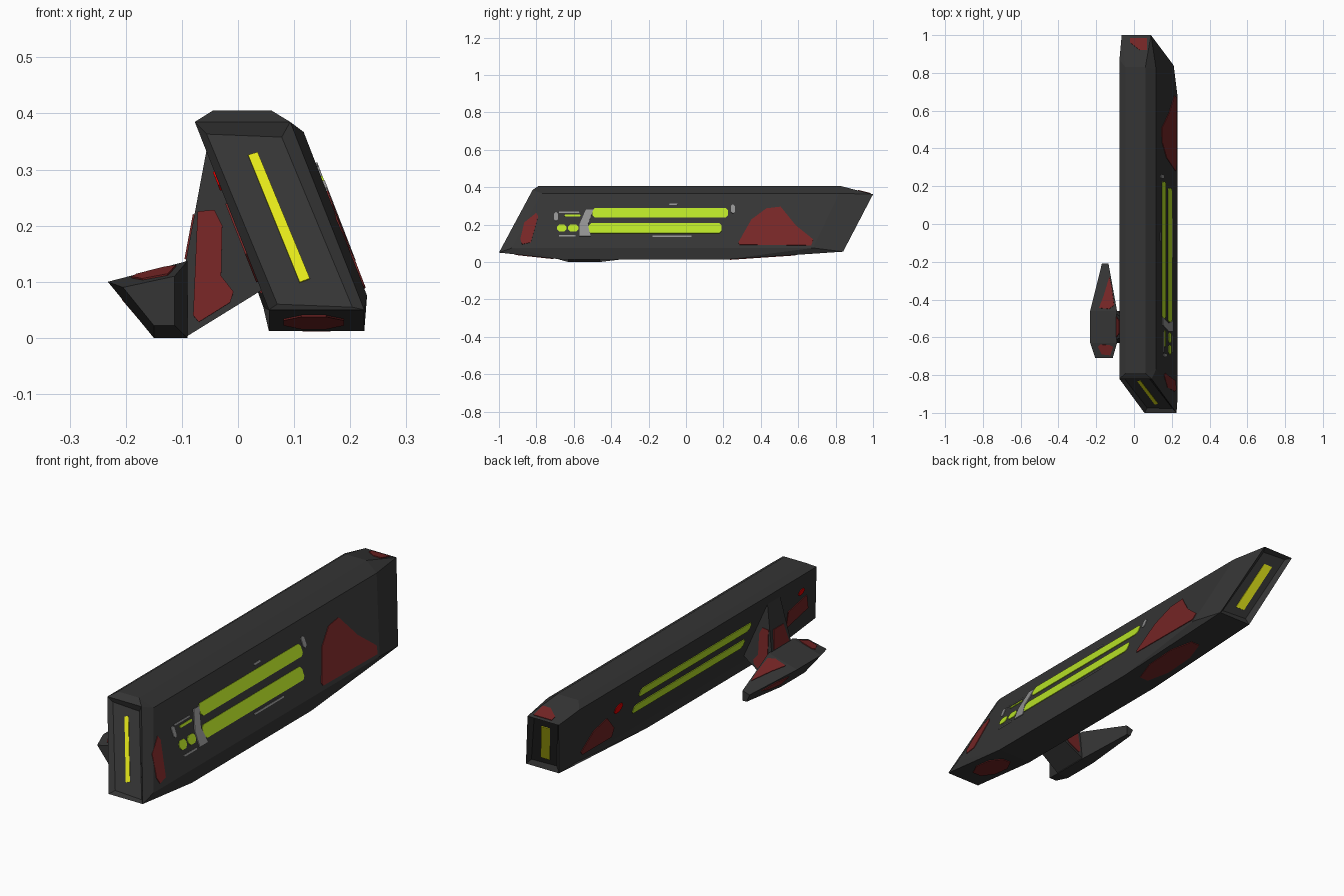
import bpy, bmesh, math
from mathutils import Vector
from mathutils.bvhtree import BVHTree

if "Cube" in bpy.data.objects:
    bpy.data.objects.remove(bpy.data.objects["Cube"])


def material(name, rgb):
    m = bpy.data.materials.new(name)
    m.diffuse_color = (*rgb, 1)
    m.use_nodes = True
    m.node_tree.nodes["Principled BSDF"].inputs["Base Color"].default_value = m.diffuse_color
    return m


HULL = material("dark hull grey", (0.035, 0.035, 0.035))
RED = material("dull red paint", (0.18, 0.019, 0.019))
SPOT = material("bright red light", (0.75, 0.0, 0.0))
YELLOW = material("yellow glow", (0.78, 0.80, 0.01))
LIME = material("lime glow", (0.48, 0.76, 0.02))
GREY = material("light grey trim", (0.28, 0.28, 0.28))


def finish(name, bm, mat):
    mesh = bpy.data.meshes.new(name)
    bm.to_mesh(mesh)
    bm.free()
    mesh.materials.append(mat)
    ob = bpy.data.objects.new(name, mesh)
    bpy.context.collection.objects.link(ob)
    return ob


def loft(name, rings, mat, inset=None):
    """Skin through rings of points; returns a tree used to lay plates on it."""
    bm = bmesh.new()
    cache = {}

    def vert(p):
        k = tuple(round(c, 4) for c in p)
        if k not in cache:
            cache[k] = bm.verts.new(k)
        return cache[k]

    def face(points):
        vs = list(dict.fromkeys(vert(p) for p in points))
        return bm.faces.new(vs) if len(vs) > 2 else None

    n = len(rings[0])
    for a, b in zip(rings, rings[1:]):
        for i in range(n):
            j = (i + 1) % n
            face((a[i], a[j], b[j], b[i]))
    caps = [face(rings[0]), face(rings[-1])]
    bmesh.ops.recalc_face_normals(bm, faces=bm.faces)
    if inset:
        for cap in caps:
            bmesh.ops.inset_region(bm, faces=[cap], thickness=inset[0], depth=inset[1])
    tree = BVHTree.FromBMesh(bm)
    finish(name, bm, mat)
    return tree


AXES = {"x": (0, 1, 2), "y": (1, 0, 2), "z": (2, 0, 1)}


def plate(name, tree, side, outline, mat, lift=0.003):
    """Thin plate: outline projected along an axis (side such as '+x') onto a part."""
    sign = 1 if side[0] == "+" else -1
    k, u, v = AXES[side[1]]
    d = Vector((0, 0, 0))
    d[k] = -sign
    hits = []
    for p in outline:
        o = Vector((0, 0, 0))
        o[k], o[u], o[v] = 3 * sign, p[0], p[1]
        loc, nor, _, _ = tree.ray_cast(o, d)
        if loc:
            hits.append((loc, nor))
    if len(hits) < 3:
        return
    nor = sum((h[1] for h in hits), Vector()).normalized()
    bm = bmesh.new()
    low = [bm.verts.new(h[0] - nor * 0.001) for h in hits]
    top = [bm.verts.new(h[0] + nor * lift) for h in hits]
    bm.faces.new(low)
    bm.faces.new(top)
    for i in range(len(low)):
        j = (i + 1) % len(low)
        bm.faces.new((low[i], low[j], top[j], top[i]))
    bmesh.ops.recalc_face_normals(bm, faces=bm.faces)
    finish(name, bm, mat)


def bar(u0, u1, v0, v1, c=0.012):
    """Rectangle with clipped corners."""
    c = min(c, (v1 - v0) / 3, (u1 - u0) / 3)
    return [(u0 + c, v0), (u1 - c, v0), (u1, v0 + c), (u1, v1 - c),
            (u1 - c, v1), (u0 + c, v1), (u0, v1 - c), (u0, v0 + c)]


def blob(cu, cv, ru, rv, n=8):
    return [(cu + ru * math.cos(2 * math.pi * (i + .5) / n),
             cv + rv * math.sin(2 * math.pi * (i + .5) / n)) for i in range(n)]


# Leaning slab hull: cross-section with a sheared y for every corner
section = [(-.077, .385), (-.045, .405), (.06, .405), (.117, .367),
           (.23, .075), (.225, .012), (.055, .012), (.055, .05)]


def ring(ys):
    return [(x, y, z) for (x, z), y in zip(section, ys)]


def end_ring(tl, tr, br, bl):
    return [tl, tl, tr, tr, br, br, bl, bl]


hull = loft("hull", [
    end_ring((-.077, -.82, .385), (.093, -.82, .385), (.225, -1, .05), (.055, -1, .05)),
    ring((-.82, -.79, -.79, -.77, -.93, -.65, -.65, -1)),
    ring((.87, .83, .83, .82, .68, .2, .2, .70)),
    end_ring((-.065, 1, .362), (.09, 1, .362), (.21, .84, .055), (.045, .84, .055)),
], HULL, inset=(.026, -.018))

# Side pod, outboard of the hull
wide = [(-.232, .10), (-.09, .137), (-.09, 0), (-.15, 0)]
nose = [(-.205, .09), (-.113, .11), (-.113, .022), (-.15, .022)]
tail = [(-.17, .065), (-.135, .075), (-.135, .03), (-.155, .03)]
pod = loft("side_pod", [[(x, y, z) for x, z in s] for s, y in
                        ((nose, -.71), (wide, -.63), (wide, -.46), (tail, -.21))], HULL)

# Pylon joining pod and hull, narrowing upward
web = [(-.056, .335), (-.094, .132), (-.094, .001), (.06, .096), (0, .3)]
pylon = loft("pylon", [[(x, -.545 + s * (.085 - .12 * z), z) for x, z in web]
                       for s in (-1, 1)], HULL)

# End glow strips in the recessed panels
plate("front_glow", hull, "-y", [(.018, .325), (.035, .33), (.128, .105), (.11, .098)], YELLOW)
plate("rear_glow", hull, "+y", [(.01, .31), (.054, .31), (.129, .11), (.084, .11)], YELLOW)

# Long glow strips on both sides
for i, b in enumerate([bar(-.50, .225, .237, .288), bar(-.52, .19, .153, .207)]):
    plate(f"right_strip_{i}", hull, "+x", b, LIME)
for i, b in enumerate([bar(-.42, .37, .235, .28), bar(-.42, .37, .15, .195)]):
    plate(f"left_strip_{i}", hull, "-x", b, LIME)
for i, b in enumerate([bar(-.69, -.64, .162, .2), bar(-.63, -.575, .162, .2),
                       bar(-.65, -.565, .242, .252)]):
    plate(f"right_small_light_{i}", hull, "+x", b, LIME)

# Grey trim on the right side
plate("grey_bar", hull, "+x", [(-.57, .137), (-.51, .137), (-.525, .2), (-.495, .28),
                               (-.535, .28), (-.57, .2)], GREY, .004)
for i, b in enumerate([bar(.24, .262, .26, .305), bar(-.705, -.685, .22, .265),
                       bar(-.09, -.045, .304, .312), bar(-.18, .03, .133, .14),
                       bar(-.68, -.57, .262, .268), bar(-.68, -.59, .135, .142)]):
    plate(f"grey_tick_{i}", hull, "+x", b, GREY)

# Red paint patches on the hull
patches = [
    ("+x", [(.28, .104), (.35, .227), (.43, .286), (.506, .295), (.587, .195),
            (.68, .12), (.67, .088), (.285, .092)]),
    ("+x", [(-.886, .12), (-.865, .21), (-.80, .262), (-.79, .243), (-.83, .104), (-.876, .094)]),
    ("-x", [(.70, .10), (.66, .19), (.58, .22), (.48, .13), (.47, .08), (.68, .08)]),
    ("-x", [(-.72, .2), (-.83, .24), (-.89, .15), (-.76, .1)]),
    ("+z", [(-.02, .96), (-.02, .985), (.07, .985), (.07, .92), (.03, .92)]),
    ("-z", blob(.135, -.81, .058, .11)),
    ("-z", blob(.14, .41, .058, .19)),
]
for i, (side, outline) in enumerate(patches):
    plate(f"hull_patch_{i}", hull, side, outline, RED)
plate("left_rear_light", hull, "-x", blob(.51, .24, .028, .026), SPOT)
plate("left_front_light", hull, "-x", blob(-.77, .28, .02, .018), SPOT)

# Red paint patches on pylon and pod
web_patch = [(-.072, .225), (-.042, .228), (-.028, .2), (-.03, .11), (-.008, .082),
             (-.014, .063), (-.07, .028), (-.08, .04)]
plate("pylon_front_patch", pylon, "-y", web_patch, RED)
plate("pylon_rear_patch", pylon, "+y", web_patch, RED)
plate("pylon_outer_patch", pylon, "-x", [(-.60, .14), (-.49, .14), (-.51, .22), (-.58, .22)], RED)
rear_patch = [(-.13, -.28), (-.118, -.33), (-.105, -.43), (-.13, -.45), (-.185, -.445), (-.16, -.38)]
plate("pod_rear_patch", pod, "+z", rear_patch, RED)
plate("pod_front_patch", pod, "+z", [(-.19, -.65), (-.17, -.69), (-.125, -.695),
                                     (-.11, -.65), (-.13, -.64), (-.18, -.638)], RED)
plate("pod_lower_patch", pod, "-x", [(-.43, .03), (-.44, .07), (-.36, .073), (-.29, .055), (-.35, .035)], RED)
